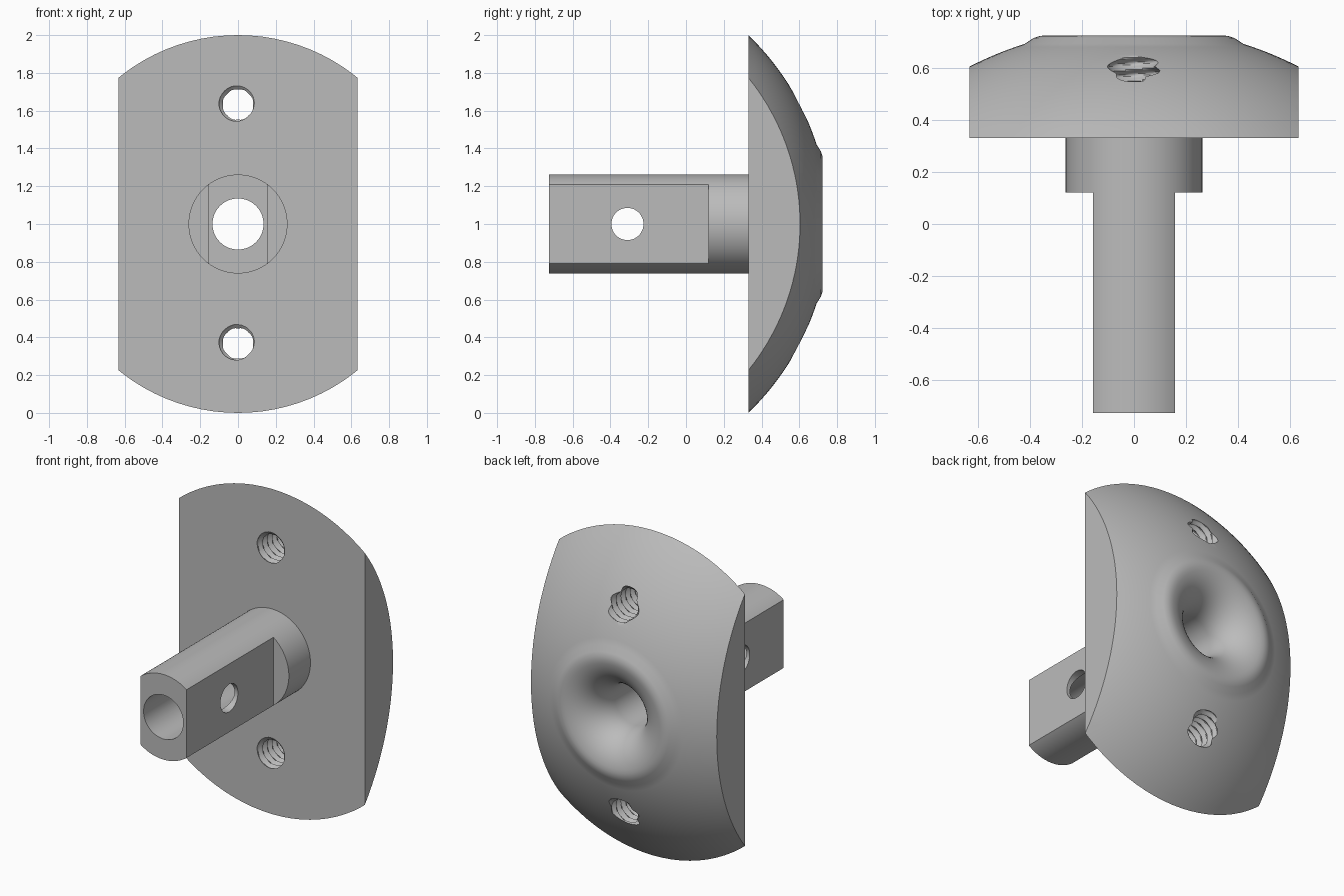
import bpy
import bmesh
from math import cos, sin, pi, sqrt, tau
from mathutils import Matrix, Vector

if "Cube" in bpy.data.objects:
    bpy.data.objects.remove(bpy.data.objects["Cube"])

grey = bpy.data.materials.new("plain grey")
grey.use_nodes = True
grey.diffuse_color = (0.5, 0.5, 0.5, 1)
grey.node_tree.nodes["Principled BSDF"].inputs["Base Color"].default_value = (0.5, 0.5, 0.5, 1)

BORE, SHAFT, PLATE_Y, FRONT, BACK = 0.135, 0.262, 0.33, -0.725, 0.725


def make_object(name, bm):
    bmesh.ops.recalc_face_normals(bm, faces=bm.faces)
    mesh = bpy.data.meshes.new(name)
    bm.to_mesh(mesh)
    bm.free()
    mesh.materials.append(grey)
    obj = bpy.data.objects.new(name, mesh)
    bpy.context.collection.objects.link(obj)
    return obj


def stack_rings(bm, rings, closed):
    """Join rings of vertices with quads; close into a loop or cap both ends."""
    n = len(rings[0])
    pairs = list(zip(rings, rings[1:]))
    if closed:
        pairs.append((rings[-1], rings[0]))
    else:
        bm.faces.new(rings[0])
        bm.faces.new(rings[-1])
    for a, b in pairs:
        for i in range(n):
            j = (i + 1) % n
            bm.faces.new((a[i], a[j], b[j], b[i]))


def lathe(name, profile, segments=96):
    bm = bmesh.new()
    rings = [[bm.verts.new((r * cos(tau * i / segments), y, 1 + r * sin(tau * i / segments)))
              for i in range(segments)] for r, y in profile]
    stack_rings(bm, rings, closed=True)
    return make_object(name, bm)


def box_cutter(name, low, high):
    bm = bmesh.new()
    low, high = Vector(low), Vector(high)
    size = high - low
    bmesh.ops.create_cube(bm, size=1, matrix=Matrix.Translation((low + high) / 2)
                          @ Matrix.Diagonal((*size, 1)))
    return make_object(name, bm)


def thread_cutter(name, z, minor=0.08, major=0.102, pitch=0.045, segments=32, steps=8):
    """Threaded rod along y, its radius following a helical ridge."""
    bm = bmesh.new()
    rings = []
    for k in range(15 * steps):
        ring = []
        for i in range(segments):
            phase = (k / steps - i / segments) % 1
            ridge = min(1, max(0, 1.25 - 2.5 * abs(2 * phase - 1) / 2))
            r = minor + (major - minor) * ridge
            a = tau * i / segments
            ring.append(bm.verts.new((r * cos(a), 0.2 + k * pitch / steps, z + r * sin(a))))
        rings.append(ring)
    stack_rings(bm, rings, closed=False)
    return make_object(name, bm)


# Domed plate, bell mouth and bored shaft, as one turned profile
centre_y = -0.629
radius = sqrt(1 + (PLATE_Y - centre_y) ** 2)
dome = [(r, centre_y + sqrt(radius ** 2 - r ** 2))
        for r in [1 - 0.58 * i / 16 for i in range(1, 17)]]
fillet = 0.36 - BORE
mouth = [(0.36 - fillet * sin(a), BACK - fillet + fillet * cos(a))
         for a in [pi / 2 * i / 16 for i in range(1, 17)]]
profile = ([(BORE, FRONT), (SHAFT, FRONT), (SHAFT, PLATE_Y), (1, PLATE_Y)]
           + dome + [(0.385, 0.714), (0.36, 0.722)] + mouth)
body = lathe("domed_plate_with_shaft", profile)

# Straight plate sides, shaft flats, cross hole and threaded holes
cutters = []
for side in (-1, 1):
    for name, inner, y0, y1, reach in (("side_cutter", 0.632, 0, 1, 1.5),
                                       ("flat_cutter", 0.157, -1, 0.12, 0.4)):
        xs = sorted((side * inner, side * 1.2))
        cutters.append(box_cutter(name, (xs[0], y0, 1 - reach), (xs[1], y1, 1 + reach)))
    cutters.append(thread_cutter("thread_cutter", 1 + side * 0.632))

bm = bmesh.new()
bmesh.ops.create_cone(bm, cap_ends=True, segments=48, radius1=0.085, radius2=0.085, depth=1,
                      matrix=Matrix.Translation((0, -0.31, 1)) @ Matrix.Rotation(pi / 2, 4, 'Y'))
cutters.append(make_object("cross_hole_cutter", bm))

bpy.ops.object.select_all(action='DESELECT')
bpy.context.view_layer.objects.active = body
body.select_set(True)
for cutter in cutters:
    cutter.hide_render = True
    mod = body.modifiers.new("cut", 'BOOLEAN')
    mod.operation = 'DIFFERENCE'
    mod.solver = 'EXACT'
    mod.object = cutter
    bpy.ops.object.modifier_apply(modifier=mod.name)
    bpy.data.objects.remove(cutter)

bpy.ops.object.shade_smooth_by_angle(angle=pi / 6)
